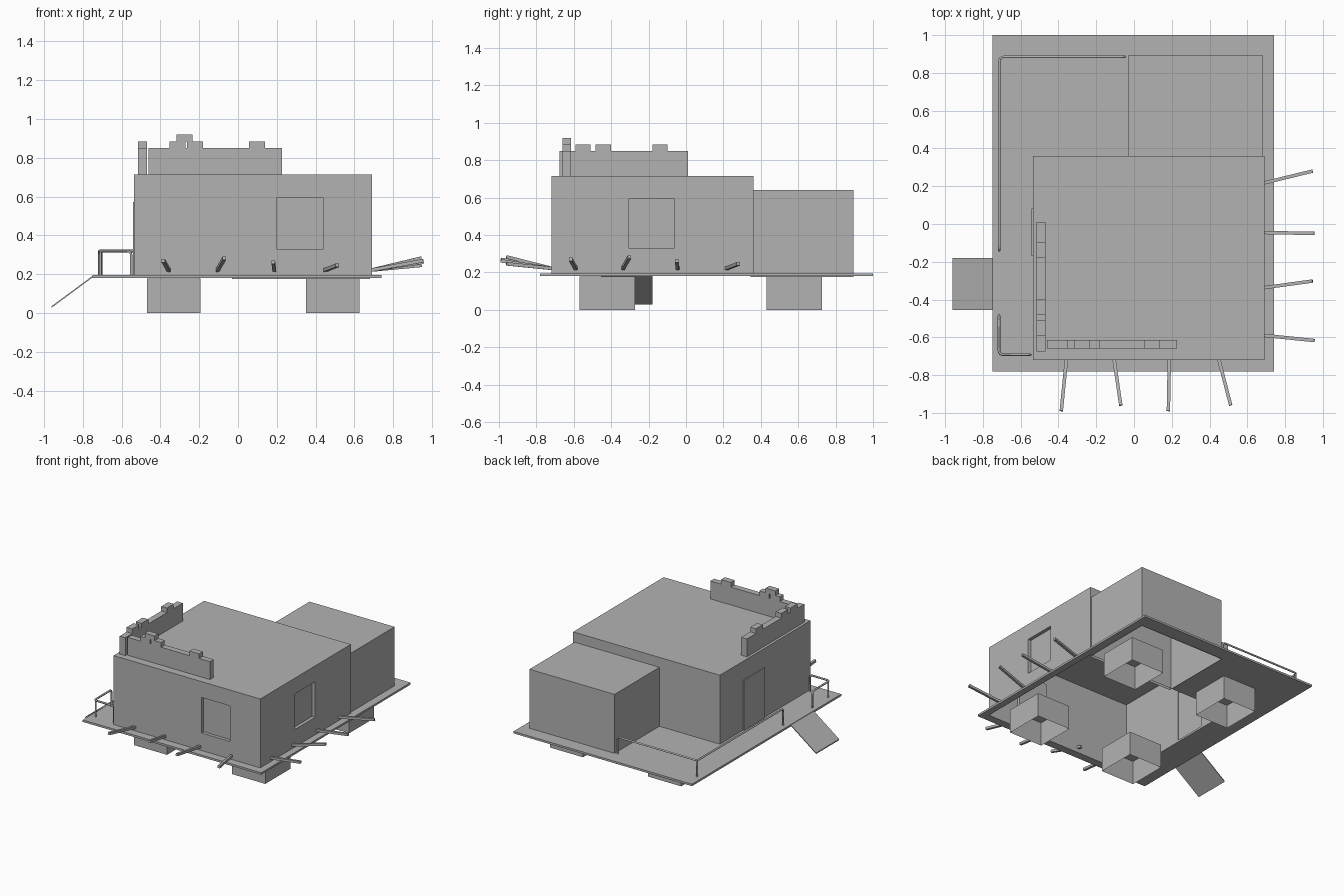
import bpy
import bmesh
from mathutils import Vector

old = bpy.data.objects.get("Cube")
if old:
    bpy.data.objects.remove(old, do_unlink=True)

GREY = (0.45, 0.45, 0.45, 1.0)
clay = bpy.data.materials.new("plain grey")
clay.use_nodes = True
clay.diffuse_color = GREY
clay.node_tree.nodes["Principled BSDF"].inputs["Base Color"].default_value = GREY

DECK = 0.195      # top of the deck
UNDER = 0.18      # underside of the deck
ROOF = 0.715      # main roof height


def add_object(name, data):
    obj = bpy.data.objects.new(name, data)
    data.materials.append(clay)
    bpy.context.collection.objects.link(obj)
    return obj


def finish(name, bm):
    mesh = bpy.data.meshes.new(name)
    bm.to_mesh(mesh)
    bm.free()
    return add_object(name, mesh)


def box_bmesh(low, high, open_bottom=False):
    bm = bmesh.new()
    bmesh.ops.create_cube(bm, size=1)
    low, high = Vector(low), Vector(high)
    for v in bm.verts:
        v.co = (low + high) / 2 + v.co * (high - low)
    if open_bottom:
        floor = [f for f in bm.faces if f.normal.z < -0.9]
        bmesh.ops.delete(bm, geom=floor, context='FACES_ONLY')
    return bm


def box(name, low, high, open_bottom=False):
    return finish(name, box_bmesh(low, high, open_bottom))


def push_panel(bm, normal, along, span, heights, offset):
    """Cut a rectangle in the wall facing normal and move it by offset."""
    normal = Vector(normal)

    def wall():
        bm.normal_update()
        return [f for f in bm.faces if f.normal.dot(normal) > 0.9]

    for axis, values in ((along, span), (2, heights)):
        for value in values:
            point, direction = Vector(), Vector()
            point[axis], direction[axis] = value, 1
            faces = wall()
            edges = {e for f in faces for e in f.edges}
            verts = {v for f in faces for v in f.verts}
            bmesh.ops.bisect_plane(bm, geom=faces + list(edges) + list(verts),
                                   plane_co=point, plane_no=direction)
    for f in wall():
        c = f.calc_center_median()
        if span[0] < c[along] < span[1] and heights[0] < c.z < heights[1]:
            new = bmesh.ops.extrude_face_region(bm, geom=[f])["geom"]
            moved = [v for v in new if isinstance(v, bmesh.types.BMVert)]
            bmesh.ops.translate(bm, verts=moved, vec=normal * offset)
            if f.is_valid:
                bmesh.ops.delete(bm, geom=[f], context='FACES_ONLY')
            break


# Deck: a slab left open below both rooms
xs = (-0.75, -0.535, -0.03, 0.68, 0.69, 0.74)
ys = (-0.78, -0.72, 0.36, 0.895, 1.0)
bm = bmesh.new()
grid = [[bm.verts.new((x, y, DECK)) for x in xs] for y in ys]
for j in range(len(ys) - 1):
    for i in range(len(xs) - 1):
        under_main = j == 1 and i in (1, 2, 3)
        under_annex = j == 2 and i == 2
        if not (under_main or under_annex):
            bm.faces.new((grid[j][i], grid[j][i + 1],
                          grid[j + 1][i + 1], grid[j + 1][i]))
deck = finish("deck", bm)
slab = deck.modifiers.new("thickness", 'SOLIDIFY')
slab.thickness = DECK - UNDER
slab.offset = -1

# Main room with two recessed windows and a raised door
bm = box_bmesh((-0.535, -0.72, UNDER), (0.69, 0.36, ROOF), True)
push_panel(bm, (0, -1, 0), 0, (0.2, 0.437), (0.327, 0.595), -0.025)
push_panel(bm, (1, 0, 0), 1, (-0.305, -0.065), (0.327, 0.595), -0.025)
push_panel(bm, (-1, 0, 0), 1, (-0.17, 0.083), (DECK, 0.573), 0.007)
finish("main_room", bm)

# Rear room
box("rear_room", (-0.03, 0.345, 0.175), (0.68, 0.895, 0.64), True)

# Hollow footings
for side, x in (("right", -0.47), ("left", 0.35)):
    for end, y in (("front", -0.57), ("rear", 0.43)):
        box(f"{end}_{side}_footing", (x, y, 0), (x + 0.277, y + 0.298, 0.179), True)

# Broken parapets with loose blocks on top
TOP, BLOCK = 0.85, 0.035
box("front_parapet", (-0.46, -0.66, ROOF), (0.228, -0.615, TOP))
box("side_parapet", (-0.515, -0.675, ROOF), (-0.468, 0.01, TOP))
for i, (x, level) in enumerate(((-0.353, 0), (-0.263, 0), (0.056, 0), (-0.316, 1))):
    z = TOP + level * BLOCK
    box(f"front_parapet_block_{i + 1}", (x, -0.66, z), (x + 0.082, -0.615, z + BLOCK))
for i, y in enumerate((-0.592, -0.483, -0.18)):
    box(f"side_parapet_block_{i + 1}", (-0.515, y, TOP), (-0.468, y + 0.082, TOP + BLOCK))


# Square beams sticking out of two walls
def beam(name, start, end, size=0.018):
    start, end = Vector(start), Vector(end)
    way = end - start
    start = start - way.normalized() * 0.03
    way = end - start
    bm = box_bmesh((-size / 2, -size / 2, 0), (size / 2, size / 2, way.length))
    turn = way.to_track_quat('Z', 'Y').to_matrix().to_4x4()
    turn.translation = start
    bm.transform(turn)
    finish(name, bm)


BASE = 0.222
for i, (x0, x1, y1, z1) in enumerate(((-0.358, -0.385, -0.99, 0.27),
                                      (-0.105, -0.07, -0.96, 0.283),
                                      (0.187, 0.182, -0.99, 0.262),
                                      (0.45, 0.512, -0.96, 0.246))):
    beam(f"front_beam_{i + 1}", (x0, -0.72, BASE), (x1, y1, z1))
for i, (y0, y1, x1, z1) in enumerate(((-0.59, -0.617, 0.955, 0.27),
                                      (-0.337, -0.302, 0.945, 0.283),
                                      (-0.045, -0.05, 0.955, 0.262),
                                      (0.218, 0.28, 0.945, 0.246))):
    beam(f"side_beam_{i + 1}", (0.69, y0, BASE), (x1, y1, z1))


# Bent tube railings
def tube(name, points, bend=0.025):
    points = [Vector(p) for p in points]
    path = [points[0]]
    for a, b, c in zip(points, points[1:], points[2:]):
        p, q = b + (a - b).normalized() * bend, b + (c - b).normalized() * bend
        for k in range(5):
            t = k / 4
            path.append(p * (1 - t) ** 2 + b * 2 * t * (1 - t) + q * t ** 2)
    path.append(points[-1])
    curve = bpy.data.curves.new(name, 'CURVE')
    curve.dimensions = '3D'
    curve.bevel_depth = 0.007
    curve.bevel_resolution = 1
    curve.use_fill_caps = True
    spline = curve.splines.new('POLY')
    spline.points.add(len(path) - 1)
    for point, co in zip(spline.points, path):
        point.co = (*co, 1)
    add_object(name, curve)


def railing(name, start, corner, end, height=0.32):
    up = [(*p, height) for p in (start, corner, end)]
    tube(name, [(*start, UNDER)] + up + [(*end, UNDER)])
    inner = [corner[i] + (0.007 if (start[i] + end[i]) / 2 > corner[i] else -0.007)
             for i in (0, 1)]
    tube(name + "_corner_post", [(*inner, UNDER), (*inner, height)])


railing("rear_railing", (-0.05, 0.885), (-0.713, 0.885), (-0.713, -0.14))
railing("front_railing", (-0.715, -0.485), (-0.715, -0.692), (-0.55, -0.692))

# Sloping ramp at the door side
bm = box_bmesh((-0.96, -0.455, 0), (-0.745, -0.18, 0.008))
for v in bm.verts:
    v.co.z += 0.028 if v.co.x < -0.9 else 0.187
finish("ramp", bm)
